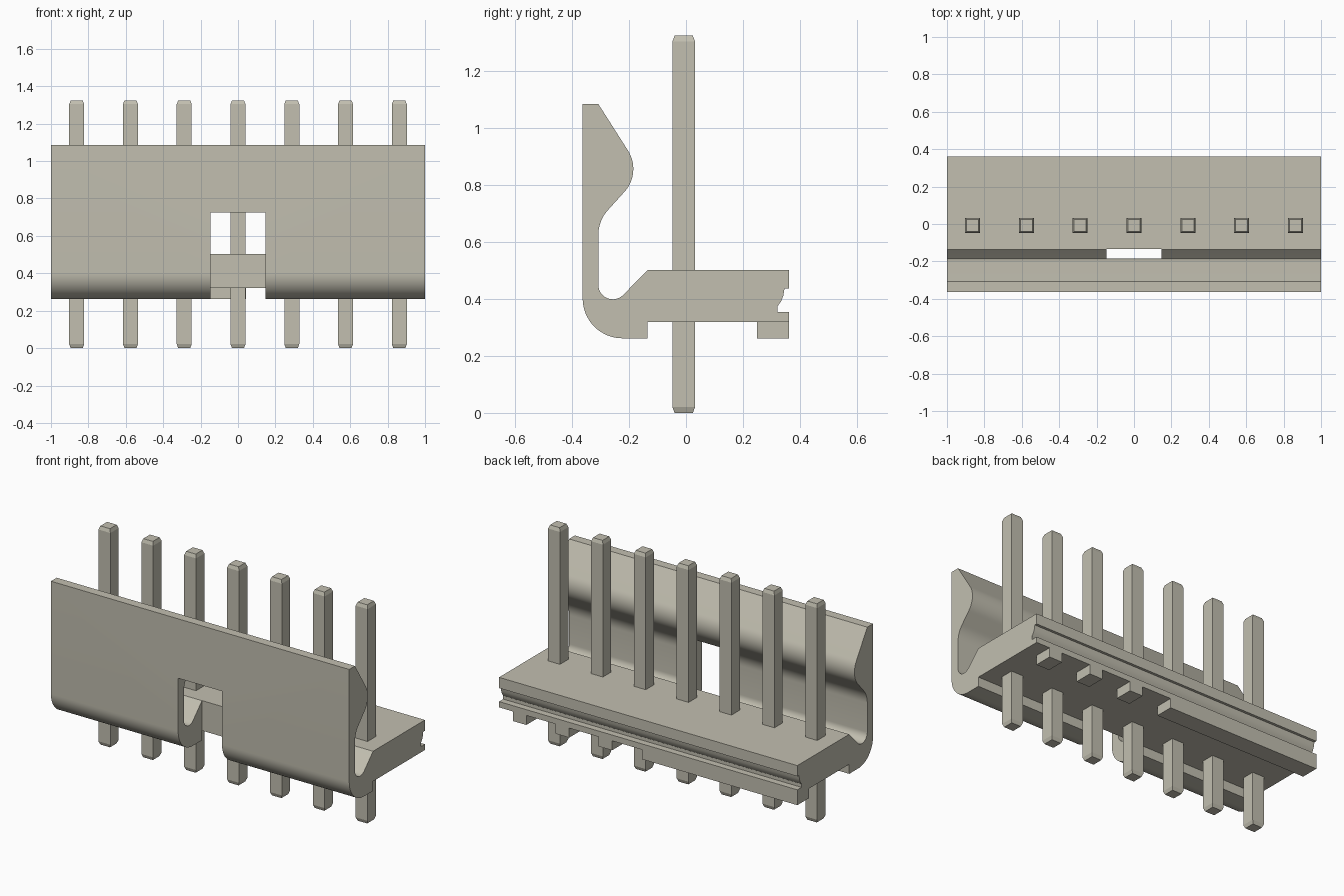
import bpy, bmesh, math

cube = bpy.data.objects.get("Cube")
if cube:
    bpy.data.objects.remove(cube, do_unlink=True)

mat = bpy.data.materials.new("warm grey")
mat.use_nodes = True
COLOUR = (0.54, 0.52, 0.435, 1)
mat.diffuse_color = COLOUR
mat.node_tree.nodes["Principled BSDF"].inputs["Base Color"].default_value = COLOUR


def finish(name, bm):
    bmesh.ops.recalc_face_normals(bm, faces=bm.faces)
    mesh = bpy.data.meshes.new(name)
    bm.to_mesh(mesh)
    bm.free()
    mesh.materials.append(mat)
    obj = bpy.data.objects.new(name, mesh)
    bpy.context.collection.objects.link(obj)
    return obj


def activate(obj):
    bpy.ops.object.select_all(action='DESELECT')
    obj.select_set(True)
    bpy.context.view_layer.objects.active = obj


def extrude_profile(name, points, x0, x1):
    """Prism along x from a (y, z) outline."""
    bm = bmesh.new()
    face = bm.faces.new([bm.verts.new((x0, y, z)) for y, z in points])
    ext = bmesh.ops.extrude_face_region(bm, geom=[face])
    verts = [v for v in ext["geom"] if isinstance(v, bmesh.types.BMVert)]
    bmesh.ops.translate(bm, verts=verts, vec=(x1 - x0, 0, 0))
    return finish(name, bm)


def box(name, x0, x1, y0, y1, z0, z1):
    return extrude_profile(name, [(y0, z0), (y1, z0), (y1, z1), (y0, z1)], x0, x1)


def arc(cy, cz, r, a0, a1, steps):
    angles = [math.radians(a0 + (a1 - a0) * i / steps) for i in range(steps + 1)]
    return [(cy + r * math.cos(a), cz + r * math.sin(a)) for a in angles]


# Housing: base plate and latch wall in one continuous section
profile = [(-0.363, 1.085)]
profile += arc(-0.223, 0.402, 0.14, 180, 270, 16)             # rounded heel
profile += [(-0.135, 0.262), (-0.135, 0.32), (0.362, 0.32), (0.362, 0.355),
            (0.322, 0.355), (0.322, 0.375), (0.334, 0.392),   # rear groove
            (0.342, 0.412), (0.346, 0.437), (0.362, 0.437),
            (0.362, 0.502), (-0.135, 0.502)]
profile += arc(-0.257, 0.45, 0.051, 315, 180, 16)             # trough
profile += arc(-0.178, 0.625, 0.13, 180, 135, 8)              # neck
profile += arc(-0.305, 0.857, 0.12, -45, 33.6, 14)            # latch bulge
profile += [(-0.308, 1.085)]
housing = extrude_profile("housing", profile, -1, 1)

# Window through the latch wall and heel
cutter = box("window_cutter", -0.147, 0.147, -0.6, -0.134, 0.1, 0.725)
cutter.hide_render = True
cut = housing.modifiers.new("window", 'BOOLEAN')
cut.operation = 'DIFFERENCE'
cut.solver = 'EXACT'
cut.object = cutter
activate(housing)
bpy.ops.object.modifier_apply(modifier=cut.name)
bpy.data.objects.remove(cutter, do_unlink=True)
activate(housing)
bpy.ops.object.shade_smooth_by_angle(angle=math.radians(25))

# Rear feet: a long rail on one half, small blocks on the other
PITCH = 0.2875
box("rear_rail", -1, 0.042, 0.25, 0.362, 0.262, 0.32)
for i in (1, 2, 3):
    box(f"rear_foot_{i}", i * PITCH - 0.045, i * PITCH + 0.045, 0.25, 0.362, 0.262, 0.32)

# Square pins with chamfered tips
for i in range(7):
    cx, cy = (i - 3) * PITCH, -0.008
    bm = bmesh.new()
    rings = []
    for z, h in ((0, 0.032), (0.021, 0.04), (1.304, 0.04), (1.325, 0.032)):
        rings.append([bm.verts.new((cx + sx * h, cy + sy * h, z))
                      for sx, sy in ((-1, -1), (1, -1), (1, 1), (-1, 1))])
    for a, b in zip(rings, rings[1:]):
        for k in range(4):
            n = (k + 1) % 4
            bm.faces.new((a[k], a[n], b[n], b[k]))
    bm.faces.new(rings[0][::-1])
    bm.faces.new(rings[-1])
    finish(f"pin_{i + 1}", bm)
